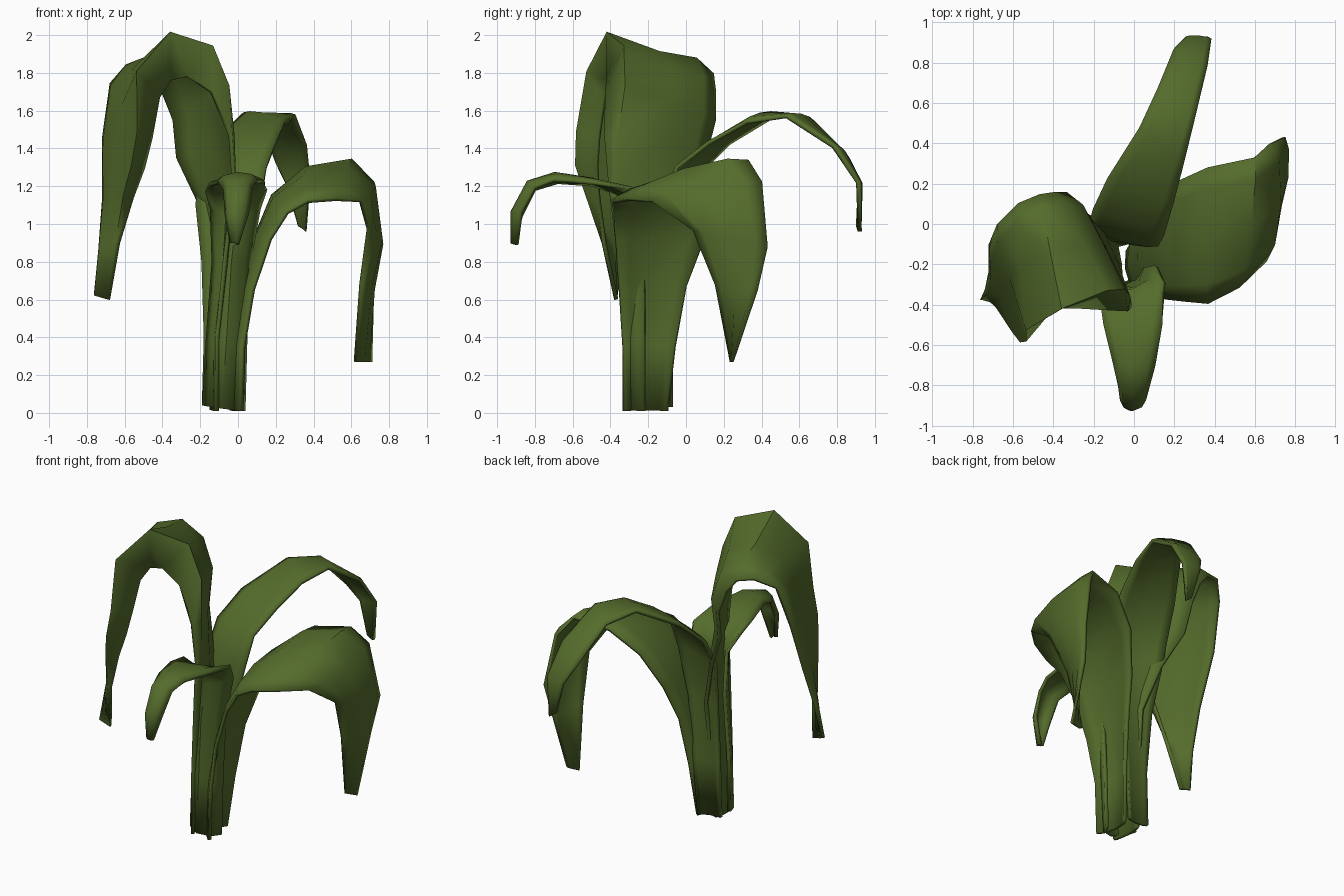
import bpy, math
from mathutils import Vector

green = bpy.data.materials.new("leaf_green")
green.diffuse_color = (0.09, 0.15, 0.025, 1)


def leaf(name, stations, ts=(-1, -0.7, 0, 0.7, 1), thickness=0.022):
    """Loft a leaf through stations: left edge xyz, right edge xyz, bulge of the middle,
    and optionally an extra lift and sideways slide of the ridge next to the left edge."""
    L = [Vector(s[0:3]) for s in stations]
    R = [Vector(s[3:6]) for s in stations]
    mid = [(a + b) / 2 for a, b in zip(L, R)]
    n, k = len(stations), len(ts)
    verts = []
    for i, s in enumerate(stations):
        tangent = mid[min(i + 1, n - 1)] - mid[max(i - 1, 0)]
        normal = (R[i] - L[i]).cross(tangent).normalized()
        lift, slide = (tuple(s[7:]) + (0, 0))[:2]
        for j, t in enumerate(ts):
            h = s[6] * (1 - abs(t) ** 3) + (lift if j == 1 else 0)
            t += slide if j == 1 else 0
            verts.append(mid[i] + (R[i] - L[i]) * t / 2 + normal * h)
    faces = [(i * k + j, i * k + j + 1, (i + 1) * k + j + 1, (i + 1) * k + j)
             for i in range(n - 1) for j in range(k - 1)]
    me = bpy.data.meshes.new(name)
    me.from_pydata(verts, [], faces)
    me.materials.append(green)
    ob = bpy.data.objects.new(name, me)
    bpy.context.collection.objects.link(ob)
    mod = ob.modifiers.new("thickness", 'SOLIDIFY')
    mod.thickness, mod.offset = thickness, 0
    bpy.ops.object.select_all(action='DESELECT')
    ob.select_set(True)
    bpy.context.view_layer.objects.active = ob
    bpy.ops.object.shade_smooth_by_angle(angle=math.radians(50))


# Tall hooded leaf arching to the left, folded along its front ridge
leaf("tall_left_leaf", [
    (-.11, -.32, .01, -.13, -.12, .02, -.02),
    (-.11, -.32, .40, -.12, -.10, .40, -.01),
    (-.07, -.36, .80, -.11, -.05, .80, .02),
    (-.02, -.41, 1.2, -.20, .02, 1.10, .02, 0),
    (-.04, -.43, 1.47, -.32, .10, 1.35, .05, .02),
    (-.14, -.42, 1.70, -.34, .15, 1.55, .09, .08),
    (-.27, -.41, 1.78, -.40, .15, 1.70, .13, .16, -.08),
    (-.36, -.41, 1.76, -.47, .14, 1.79, .13, .19, -.15),
    (-.42, -.43, 1.67, -.57, .10, 1.81, .10, .15, -.25),
    (-.46, -.46, 1.46, -.67, .00, 1.74, .06, .10, -.35),
    (-.50, -.47, 1.3, -.71, -.10, 1.45, .05, .09, -.42),
    (-.56, -.46, 1.14, -.71, -.23, 1.12, .03, .06, -.4),
    (-.63, -.43, .90, -.73, -.32, .86, .015, .01, -.1),
    (-.68, -.37, .60, -.755, -.37, .62, 0)], ts=(-1, -0.82, 0, 0.7, 1))

# Slender leaf reaching to the back
leaf("back_leaf", [
    (-.19, -.10, .04, -.03, -.08, .03, .02),
    (-.18, -.10, .40, .00, -.08, .40, .0),
    (-.19, -.06, .80, .04, -.09, .80, .01),
    (-.22, .00, 1.10, .12, -.10, 1.10, .03),
    (-.20, .08, 1.28, .15, -.05, 1.30, .01),
    (-.13, .23, 1.43, .20, .12, 1.43, .01),
    (.03, .48, 1.58, .25, .32, 1.54, .02),
    (.12, .67, 1.54, .30, .53, 1.57, .02),
    (.20, .86, 1.32, .36, .78, 1.41, .02),
    (.26, .92, 1.20, .38, .91, 1.22, .01),
    (.32, .91, .99, .36, .92, .96, 0)])

# Broad leaf folding over to the right
leaf("broad_right_leaf", [
    (-.01, -.10, .01, .02, -.33, .01, .04),
    (.02, -.06, .35, .03, -.33, .35, .05),
    (.05, .00, .67, .08, -.35, .65, .04),
    (.10, .09, .90, .17, -.37, .92, .04),
    (.20, .20, 1.14, .26, -.38, 1.06, .05),
    (.37, .28, 1.29, .37, -.39, 1.12, .05),
    (.60, .33, 1.33, .52, -.31, 1.13, .06),
    (.68, .40, 1.22, .65, -.18, 1.12, .06),
    (.74, .43, .88, .69, .04, .97, .04),
    (.71, .38, .65, .65, .16, .68, .02),
    (.70, .25, .27, .62, .24, .27, 0)])

# Short leaf curling to the front
leaf("short_front_leaf", [
    (.03, -.22, .01, -.18, -.20, .04, -.10),
    (.04, -.22, .40, -.16, -.22, .40, -.10),
    (.06, -.22, .80, -.13, -.22, .80, -.11),
    (.11, -.21, 1.08, -.14, -.23, 1.08, -.11),
    (.15, -.29, 1.19, -.17, -.34, 1.18, -.04),
    (.14, -.50, 1.22, -.15, -.50, 1.21, .02),
    (.10, -.70, 1.23, -.10, -.68, 1.22, .04),
    (.07, -.80, 1.19, -.07, -.80, 1.18, .05),
    (.05, -.87, 1.06, -.06, -.87, 1.04, .05),
    (-.005, -.89, .89, -.035, -.90, .90, .025)])
